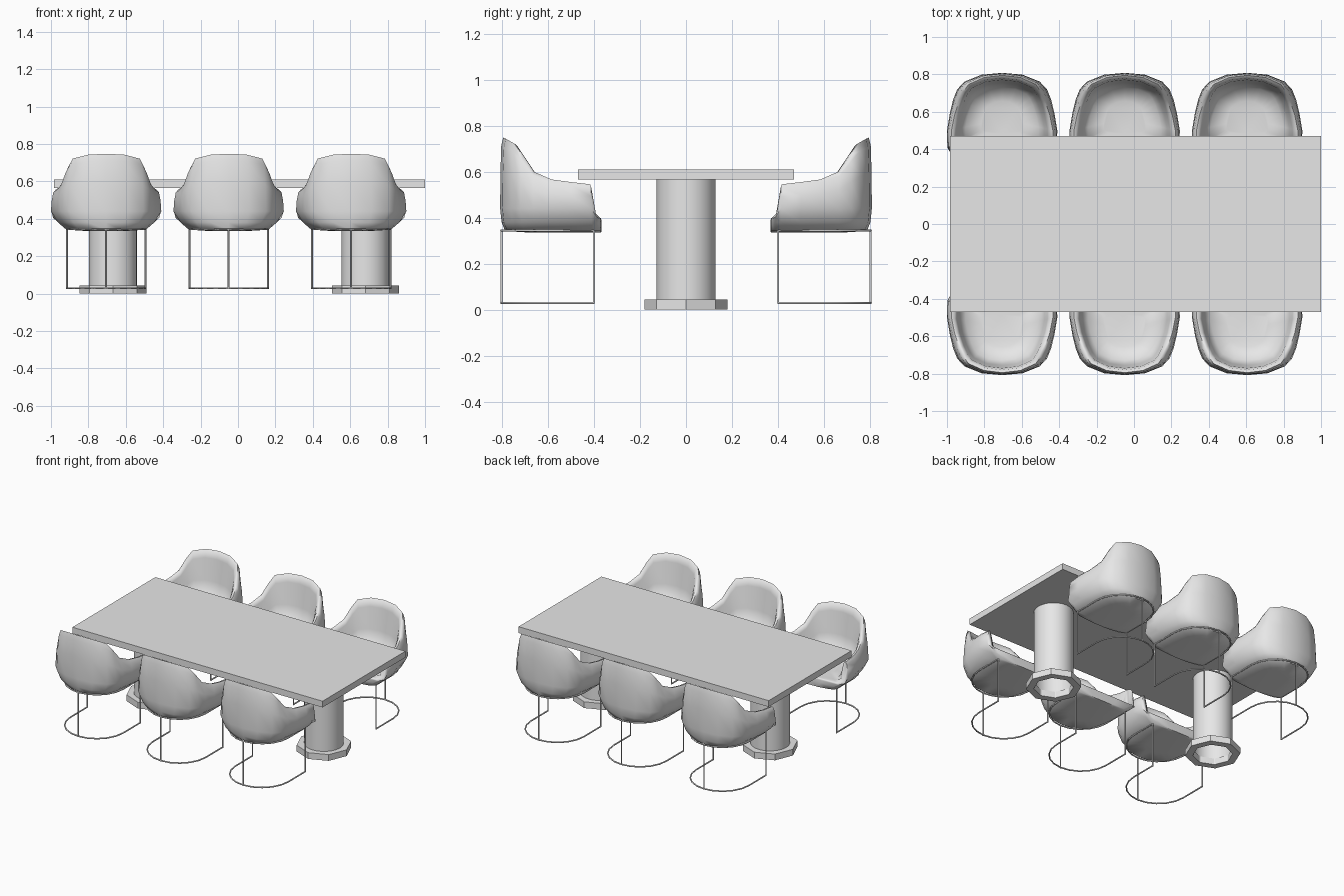
import bpy, bmesh, math

cube = bpy.data.objects.get("Cube")
if cube:
    bpy.data.objects.remove(cube, do_unlink=True)

grey = bpy.data.materials.new("plain_grey")
grey.use_nodes = True
grey.diffuse_color = (0.8, 0.8, 0.8, 1)
grey.node_tree.nodes["Principled BSDF"].inputs["Base Color"].default_value = (0.8, 0.8, 0.8, 1)


def add_object(name, data, location=(0, 0, 0), turn=0.0):
    obj = bpy.data.objects.new(name, data)
    obj.location = location
    obj.rotation_euler.z = turn
    bpy.context.collection.objects.link(obj)
    return obj


def finish_mesh(name, bm, smooth_angle=None):
    bmesh.ops.recalc_face_normals(bm, faces=bm.faces)
    mesh = bpy.data.meshes.new(name)
    bm.to_mesh(mesh)
    bm.free()
    mesh.materials.append(grey)
    if smooth_angle:
        for poly in mesh.polygons:
            poly.use_smooth = True
        mesh.set_sharp_from_angle(angle=math.radians(smooth_angle))
    return mesh


def bridge(bm, low, high):
    n = len(low)
    for i in range(n):
        j = (i + 1) % n
        bm.faces.new((low[i], low[j], high[j], high[i]))


def circle(bm, radius, z, sides):
    steps = [2 * math.pi * i / sides for i in range(sides)]
    return [bm.verts.new((radius * math.cos(a), radius * math.sin(a), z)) for a in steps]


# Table top
bm = bmesh.new()
bmesh.ops.create_cube(bm, size=1)
bmesh.ops.scale(bm, vec=(1.985, 0.94, 0.045), verts=bm.verts)
add_object("table_top", finish_mesh("table_top", bm), (0.0075, 0, 0.5875))

# Pedestal: open tube
bm = bmesh.new()
bridge(bm, circle(bm, 0.129, 0, 24), circle(bm, 0.129, 0.566, 24))
column_mesh = finish_mesh("pedestal_column", bm, 40)

# Pedestal foot: eight-sided ring
bm = bmesh.new()
rings = [circle(bm, r, z, 8) for r, z in
         ((0.13, 0), (0.18, 0), (0.18, 0.045), (0.13, 0.045))]
for i in range(4):
    bridge(bm, rings[i], rings[(i + 1) % 4])
foot_mesh = finish_mesh("pedestal_foot", bm)

for side, x in (("right", -0.668), ("left", 0.682)):
    add_object(side + "_pedestal_column", column_mesh, (x, 0, 0))
    add_object(side + "_pedestal_foot", foot_mesh, (x, 0, 0))

# Chair shell: half outline from back to front as
# (belly x, belly y, rim x, rim y, rim height)
HALF = [
    (0.00, 0.808, 0.00, 0.802, 0.748),
    (0.11, 0.798, 0.10, 0.790, 0.743),
    (0.20, 0.762, 0.185, 0.752, 0.722),
    (0.24, 0.720, 0.212, 0.715, 0.67),
    (0.262, 0.665, 0.235, 0.665, 0.60),
    (0.28, 0.590, 0.262, 0.585, 0.566),
    (0.295, 0.500, 0.279, 0.500, 0.555),
    (0.293, 0.412, 0.279, 0.412, 0.545),
    (0.283, 0.390, 0.270, 0.394, 0.42),
    (0.24, 0.372, 0.225, 0.376, 0.402),
    (0.12, 0.368, 0.11, 0.372, 0.40),
    (0.00, 0.368, 0.00, 0.372, 0.40),
]
outline = HALF + [(-a, b, -c, d, h) for a, b, c, d, h in reversed(HALF[1:-1])]
BASE, SEAT, MID = 0.345, 0.40, 0.56


def mix(a, b, t):
    return a + (b - a) * t


def station(bx, by, rx, ry, h):
    """Cross-section from the underside, over the rim, to the seat."""
    belly_z = min(0.44, mix(BASE, h, 0.8))

    def outer(sx, sy, z):
        return (bx * sx, mix(0.37, by, sy), z)

    def upper(t):
        return (mix(bx, rx, t * t), mix(by, ry, t * t), mix(belly_z, h, t))

    def inner(s, lift):
        return (rx * s, mix(MID, ry, s), mix(SEAT, h, lift))

    return [outer(0.35, 0.7, 0.335), outer(0.72, 0.95, BASE - 0.003),
            outer(0.87, 0.985, min(0.38, mix(BASE, h, 0.45))),
            (bx, by, belly_z), upper(0.5), upper(0.88),
            inner(0.97, 1.0), inner(0.91, 0.975), inner(0.87, 0.85),
            inner(0.81, 0.4), inner(0.7, 0.08), inner(0.4, 0.0)]


bm = bmesh.new()
columns = [[bm.verts.new(p) for p in station(*s)] for s in outline]
rows = list(zip(*columns))
for low, high in zip(rows, rows[1:]):
    bridge(bm, low, high)
bm.faces.new(rows[0])
bm.faces.new(rows[-1])
shell_mesh = finish_mesh("chair_shell", bm, 60)

# Chair frame: two horseshoe hoops joined by three rods
frame = bpy.data.curves.new("chair_frame", "CURVE")
frame.dimensions = "3D"
frame.bevel_depth = 0.005
frame.bevel_resolution = 1
frame.use_fill_caps = True
frame.materials.append(grey)


def rod(points):
    spline = frame.splines.new("POLY")
    spline.points.add(len(points) - 1)
    for p, co in zip(spline.points, points):
        p.co = (*co, 1)


HALF_WIDTH, FRONT, BACK, FLOOR, TOP = 0.21, 0.40, 0.803, 0.03, 0.345
bend = BACK - HALF_WIDTH
arc = [(HALF_WIDTH * math.cos(math.pi * i / 10), bend + HALF_WIDTH * math.sin(math.pi * i / 10))
       for i in range(11)]
horseshoe = [(HALF_WIDTH, FRONT)] + arc + [(-HALF_WIDTH, FRONT)]
for z in (FLOOR, TOP):
    rod([(x, y, z) for x, y in horseshoe])
for x, y in ((HALF_WIDTH, FRONT), (-HALF_WIDTH, FRONT), (0, BACK)):
    rod([(x, y, FLOOR - 0.004), (x, y, TOP)])

# Three chairs on each long side
for row, turn in (("back", 0.0), ("front", math.pi)):
    for place, x in (("right", -0.705), ("middle", -0.05), ("left", 0.605)):
        add_object(f"{row}_{place}_chair_shell", shell_mesh, (x, 0, 0), turn)
        add_object(f"{row}_{place}_chair_frame", frame, (x, 0, 0), turn)
